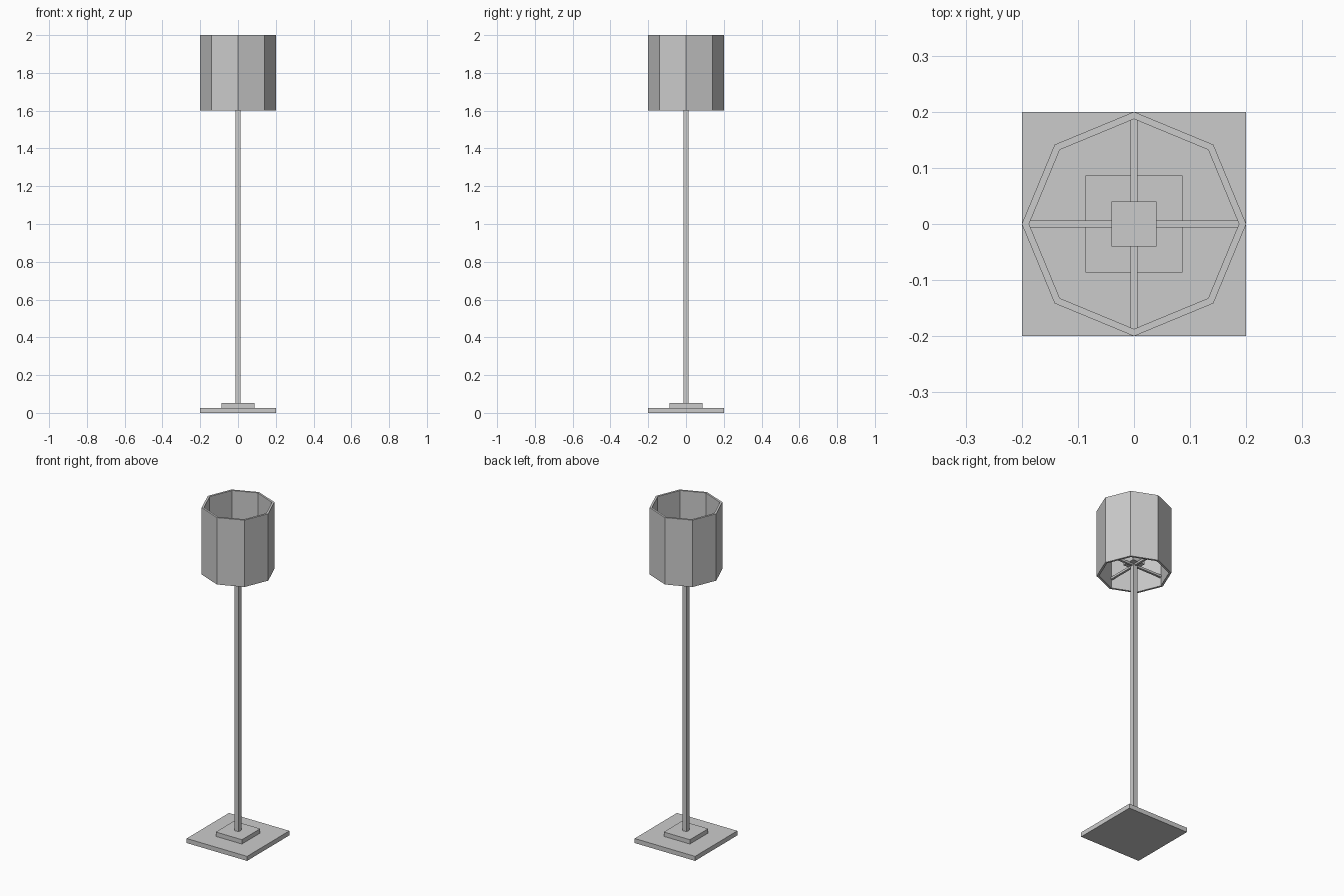
import bpy, bmesh
from math import cos, sin, pi

cube = bpy.data.objects.get("Cube")
if cube:
    bpy.data.objects.remove(cube, do_unlink=True)

# One plain grey for the whole lamp
grey = bpy.data.materials.new("plain_grey")
grey.use_nodes = True
colour = (0.6, 0.6, 0.6, 1)
grey.diffuse_color = colour
grey.node_tree.nodes["Principled BSDF"].inputs["Base Color"].default_value = colour


def finish(name, bm):
    bmesh.ops.recalc_face_normals(bm, faces=bm.faces)
    mesh = bpy.data.meshes.new(name)
    bm.to_mesh(mesh)
    bm.free()
    mesh.materials.append(grey)
    obj = bpy.data.objects.new(name, mesh)
    bpy.context.collection.objects.link(obj)
    return obj


def box(name, x, y, bottom, top):
    """Box centred on the z axis, x by y wide."""
    bm = bmesh.new()
    bmesh.ops.create_cube(bm, size=1)
    for v in bm.verts:
        v.co = (v.co.x * x, v.co.y * y, bottom + (v.co.z + 0.5) * (top - bottom))
    return finish(name, bm)


def tube(name, outer, inner, bottom, top, sides):
    """Open-ended faceted tube with a corner on each axis."""
    bm = bmesh.new()
    section = [(outer, bottom), (outer, top), (inner, top), (inner, bottom)]
    loops = [[bm.verts.new((r * cos(2 * pi * i / sides), r * sin(2 * pi * i / sides), z))
              for i in range(sides)] for r, z in section]
    for k, a in enumerate(loops):
        b = loops[(k + 1) % len(loops)]
        for i in range(sides):
            j = (i + 1) % sides
            bm.faces.new((a[i], a[j], b[j], b[i]))
    return finish(name, bm)


# Stepped base and stem
box("base_plate", 0.4, 0.4, 0, 0.027)
box("base_step", 0.173, 0.173, 0.027, 0.053)
box("stem", 0.027, 0.027, 0.053, 1.655)

# Shade, its crossed supports and the bulb block on top of them
tube("lampshade", 0.2, 0.187, 1.6, 2.0, 8)
box("support_bar_x", 0.376, 0.013, 1.65, 1.663)
box("support_bar_y", 0.013, 0.376, 1.65, 1.663)
box("bulb_block", 0.08, 0.08, 1.66, 1.76)
